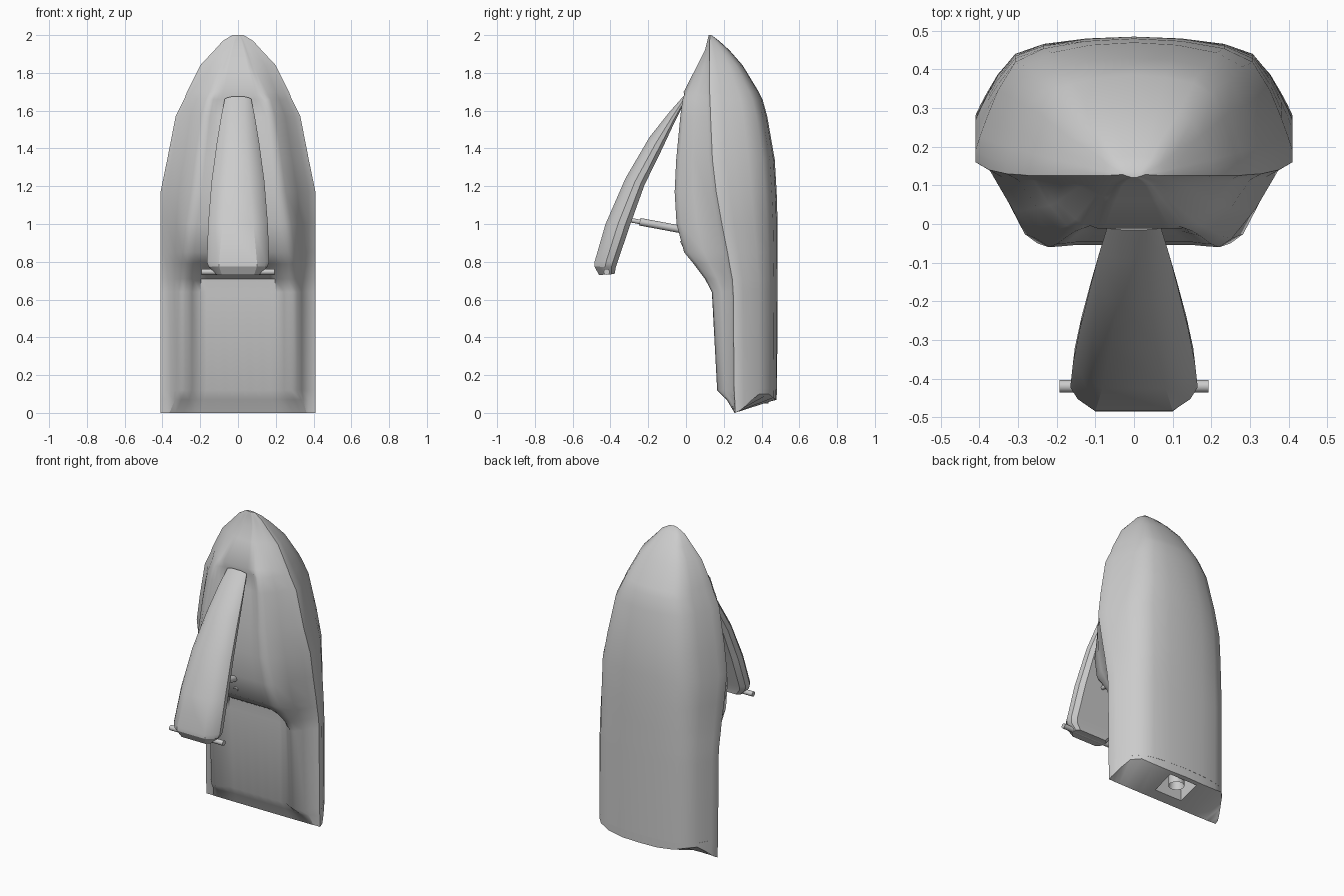
import bpy, bmesh
from math import radians
from mathutils import Vector

if "Cube" in bpy.data.objects:
    bpy.data.objects.remove(bpy.data.objects["Cube"])


def loft(name, rings):
    """Skin a list of closed rings and cap both ends."""
    bm = bmesh.new()
    rows = [[bm.verts.new(p) for p in r] for r in rings]
    n = len(rows[0])
    for a, b in zip(rows, rows[1:]):
        for i in range(n):
            j = (i + 1) % n
            bm.faces.new((a[i], a[j], b[j], b[i]))
    caps = [bm.faces.new(rows[0]), bm.faces.new(rows[-1])]
    bmesh.ops.triangulate(bm, faces=caps)
    bmesh.ops.recalc_face_normals(bm, faces=bm.faces)
    me = bpy.data.meshes.new(name)
    bm.to_mesh(me)
    bm.free()
    ob = bpy.data.objects.new(name, me)
    bpy.context.collection.objects.link(ob)
    return ob


def smooth(ob, deg=35):
    bpy.ops.object.select_all(action='DESELECT')
    ob.select_set(True)
    bpy.context.view_layer.objects.active = ob
    bpy.ops.object.shade_smooth_by_angle(angle=radians(deg))


def tube(name, p, q, r, sides=16):
    p, q = Vector(p), Vector(q)
    bpy.ops.mesh.primitive_cylinder_add(vertices=sides, radius=r, depth=(q - p).length,
                                        location=(p + q) / 2)
    ob = bpy.context.object
    ob.name = name
    ob.rotation_euler = (q - p).to_track_quat('Z', 'Y').to_euler()
    smooth(ob)
    return ob


def mix(a, b, t):
    return a + (b - a) * t


def mirrored(half):
    """Half section running from x=0 to x=0 -> full closed ring."""
    return half + [(-x, y, z) for x, y, z in reversed(half) if x > 1e-6]


# Body stations: z, half width, gunwale y, crest y, crest x, deck centre y, keel y
stations = [
    (2.00, .03, .128, .122, .01, .120, .135),
    (1.97, .08, .125, .116, .03, .113, .175),
    (1.92, .125, .125, .106, .05, .100, .23),
    (1.84, .20, .125, .072, .08, .060, .30),
    (1.70, .27, .125, .000, .13, -.012, .385),
    (1.66, .285, .127, -.018, .15, .000, .405),
    (1.57, .33, .130, -.030, .17, -.018, .43),
    (1.34, .375, .140, -.052, .20, -.046, .47),
    (1.17, .41, .160, -.060, .22, -.055, .48),
    (1.00, .41, .190, -.050, .25, -.047, .485),
    (.85, .41, .220, -.010, .265, -.007, .485),
    (.79, .41, .230, .040, .27, .055, .485),
    (.71, .41, .245, .100, .27, .190, .485),
    (.64, .41, .250, .137, .28, .198, .485),
    (.12, .41, .255, .165, .28, .205, .482),
    (.07, .41, .258, .215, .30, .228, .481),
    (0.0, .41, .260, .258, .33, .257, .48),
]
# Hull section: fraction of width, fraction of depth, lift of the transom edge
hull_section = [(1, .1, .01), (.97, .22, .03), (.93, .36, .06), (.86, .58, .10), (.75, .81, .10),
                (.57, .92, .08), (.3, .98, .07), (0, 1, .07)]

rings = []
for z, w, g, s, xs, c, b in stations:
    lip = .1 * (g - s)
    half = []
    for i in range(7):                       # ribbed tray floor / hood top
        rib = .005 if i % 2 and .1 < z < .7 else 0
        half.append((xs * .72 * i / 6, c - rib, z))
    half += [(xs * .87, mix(c, s, .6), z), (xs, s, z), (xs + .08 * w, s + .1 * (g - s), z)]
    half += [(mix(xs, .91 * w, .62), mix(s, g - lip, .5), z), (.91 * w, g - lip, z), (w, g, z)]
    half += [(w * u, mix(g, b, t), z + (lift if z == 0 else 0)) for u, t, lift in hull_section]
    rings.append(mirrored(half))
# Keep the next stations above the raised transom edge
for k in (-2, -3):
    rings[k] = [(x, y, max(z, .125) if y > stations[k][2] + .04 else z) for x, y, z in rings[k]]
body = loft("body", rings)

# Jet recess cut into the transom
bpy.ops.mesh.primitive_cube_add(size=1, location=(0, .385, .06))
cutter = bpy.context.object
cutter.name = "jet_recess_cutter"
cutter.scale = (.2, .14, .2)
cutter.hide_render = True
mod = body.modifiers.new("recess", 'BOOLEAN')
mod.operation = 'DIFFERENCE'
mod.solver = 'EXACT'
mod.object = cutter
bpy.context.view_layer.objects.active = body
bpy.ops.object.modifier_apply(modifier="recess")
bpy.data.objects.remove(cutter)
smooth(body, 52)

# Jet nozzle
nozzle = tube("jet_nozzle", (0, .39, .18), (0, .39, .05), .048, 20)
bm = bmesh.new()
bm.from_mesh(nozzle.data)
bm.normal_update()
end = [f for f in bm.faces if f.normal.z > .9 and len(f.verts) > 4]
bmesh.ops.inset_region(bm, faces=end, thickness=.008)
bmesh.ops.translate(bm, verts=end[0].verts, vec=(0, 0, -.06))
bm.to_mesh(nozzle.data)
bm.free()
smooth(nozzle)

# Handle pole: front y,z / back y,z / front half width / outer half width
pole_rows = [
    (-.015, 1.675, -.005, 1.65, .032, .07),
    (-.09, 1.59, -.06, 1.54, .034, .09),
    (-.193, 1.46, -.13, 1.39, .042, .113),
    (-.32, 1.243, -.22, 1.206, .06, .14),
    (-.426, 1.0, -.294, 1.0, .082, .158),
    (-.484, .80, -.362, .80, .10, .165),
    (-.485, .775, -.372, .77, .10, .155),
    (-.46, .73, -.378, .735, .085, .12),
]
rings = []
for yf, zf, yb, zb, a, b in pole_rows:
    side = [(a, 0), (mix(a, b, .7), .25), (b, .5), (b * .97, .8), (b * .8, 1)]
    half = [(x, mix(yf, yb, t), mix(zf, zb, t)) for x, t in side]
    rings.append(half + [(-x, y, z) for x, y, z in reversed(half)])
smooth(loft("handle_pole", rings), 28)

# Handlebar, support strut and hood plug
tube("handlebar", (-.193, -.42, .747), (.193, -.42, .747), .016)
tube("strut_rod", (0, -.32, 1.025), (0, -.22, 1.007), .012)
tube("strut_body", (0, -.245, 1.012), (0, -.03, .972), .02)
tube("hood_plug", (0, -.025, .895), (0, -.005, .905), .015)
